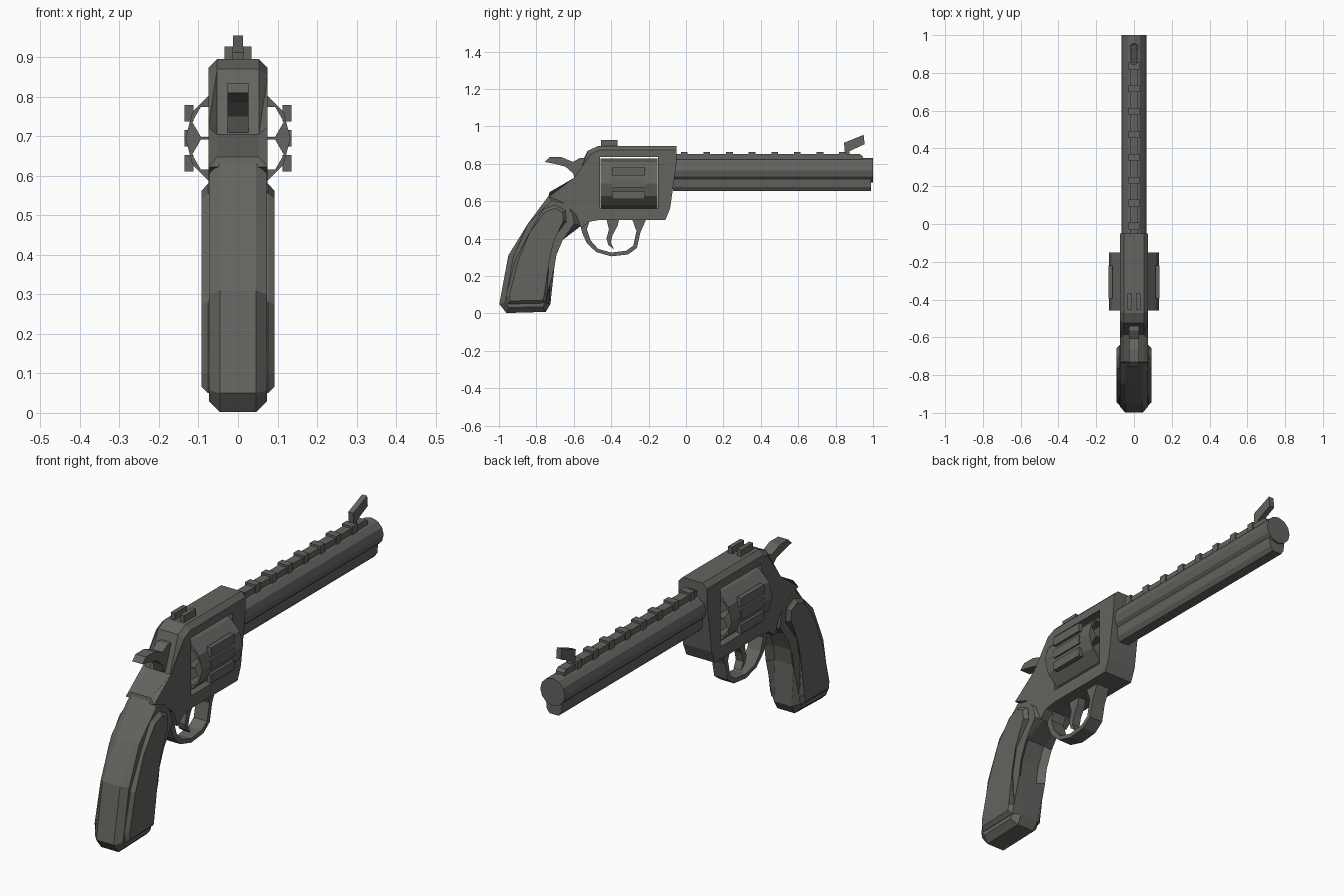
import bpy, bmesh
from math import cos, sin, pi, radians

cube = bpy.data.objects.get("Cube")
if cube:
    bpy.data.objects.remove(cube)

steel = bpy.data.materials.new("dark_grey_steel")
steel.use_nodes = True
COLOUR = (0.125, 0.125, 0.115, 1)
steel.diffuse_color = COLOUR
steel.node_tree.nodes["Principled BSDF"].inputs["Base Color"].default_value = COLOUR


def finish(name, bm):
    bmesh.ops.recalc_face_normals(bm, faces=bm.faces[:])
    mesh = bpy.data.meshes.new(name)
    bm.to_mesh(mesh)
    bm.free()
    mesh.materials.append(steel)
    obj = bpy.data.objects.new(name, mesh)
    bpy.context.collection.objects.link(obj)
    return obj


def add_prism(bm, low, high):
    """Bridge two matching outlines; return the outline edges of both ends."""
    a = [bm.verts.new(p) for p in low]
    b = [bm.verts.new(p) for p in high]
    bm.faces.new(a)
    bm.faces.new(b)
    n = len(a)
    for i in range(n):
        j = (i + 1) % n
        bm.faces.new((a[i], a[j], b[j], b[i]))
    return [[bm.edges.get((r[i], r[(i + 1) % n])) for r in (a, b)] for i in range(n)]


def side_plate(name, pts, x0, x1, chamfer=0, count=None, outer_only=False):
    """Extrude a (y, z) outline across x, chamfering its first `count` edges."""
    bm = bmesh.new()
    pairs = add_prism(bm, [(x0, y, z) for y, z in pts], [(x1, y, z) for y, z in pts])
    if chamfer:
        edges = [e for p in pairs[:count] for e in (p[1:] if outer_only else p)]
        bmesh.ops.bevel(bm, geom=edges, offset=chamfer, segments=1,
                        affect='EDGES', clamp_overlap=True)
    return finish(name, bm)


def box(name, x0, x1, y0, y1, z0, z1):
    return side_plate(name, [(y0, z0), (y1, z0), (y1, z1), (y0, z1)], x0, x1)


def ring(n, r, cx, cz, y):
    return [(cx + r * cos(2 * pi * i / n), y, cz + r * sin(2 * pi * i / n)) for i in range(n)]


def cut(obj, cutter):
    mod = obj.modifiers.new("cut", 'BOOLEAN')
    mod.operation = 'DIFFERENCE'
    mod.solver = 'EXACT'
    mod.object = cutter
    bpy.context.view_layer.update()
    deps = bpy.context.evaluated_depsgraph_get()
    mesh = bpy.data.meshes.new_from_object(obj.evaluated_get(deps))
    obj.modifiers.clear()
    obj.data = mesh
    bpy.data.objects.remove(cutter)


# Frame with chamfered top and back, and a window for the drum
frame = side_plate("frame", [
    (-.05, .895), (-.47, .895), (-.525, .87), (-.585, .705), (-.73, .648),
    (-.735, .622), (-.66, .595), (-.59, .53), (-.56, .455), (-.52, .49),
    (-.46, .5), (-.11, .5), (-.085, .56), (-.05, .81)], -.075, .075, .027, 4)
cut(frame, box("window_cutter", -.2, .2, -.46, -.15, .56, .835))

# Drum with six open chambers
DRUM_Z = .695
bm = bmesh.new()
add_prism(bm, ring(12, .133, 0, DRUM_Z, -.458), ring(12, .133, 0, DRUM_Z, -.152))
drum = finish("drum", bm)
bm = bmesh.new()
for k in range(6):
    a = radians(30 + 60 * k)
    cx, cz = .083 * cos(a), DRUM_Z + .083 * sin(a)
    add_prism(bm, ring(6, .044, cx, cz, -.5), ring(6, .044, cx, cz, -.1))
cut(drum, finish("chamber_cutter", bm))

# Raised strips on both sides of the drum
for side, label in ((1, "left"), (-1, "right")):
    for i in range(-1, 2):
        z = DRUM_Z + i * .063
        box(f"drum_strip_{label}_{i + 2}", side * .113, side * .135,
            -.395, -.22, z - .021, z + .021)

# Barrel, lug below it and sighting rib above it
bm = bmesh.new()
add_prism(bm, ring(12, .065, 0, .765, -.07), ring(12, .065, 0, .765, 1))
finish("barrel", bm)
bm = bmesh.new()
lug = [(-.045, .74), (-.038, .675), (-.024, .655), (.024, .655), (.038, .675), (.045, .74)]
add_prism(bm, [(x, -.07, z) for x, z in lug], [(x, .99, z) for x, z in lug])
finish("barrel_lug", bm)
side_plate("rib", [(-.06, .8), (.945, .8), (.945, .84), (.93, .852), (-.06, .852)], -.022, .022)
for i in range(8):
    y = -.01 + i * .121
    box(f"rib_bar_{i + 1}", -.028, .028, y - .018, y + .018, .82, .862)

# Sights
side_plate("front_sight", [(.85, .85), (.845, .912), (.95, .955), (.955, .905), (.875, .868),
                           (.875, .85)], -.013, .013)
for side, label in ((1, "left"), (-1, "right")):
    box(f"rear_sight_{label}", side * .013, side * .034, -.455, -.365, .88, .927)

# Hammer
side_plate("hammer", [
    (-.755, .81), (-.73, .835), (-.665, .835), (-.605, .81), (-.565, .832), (-.52, .83),
    (-.52, .71), (-.59, .71), (-.605, .75), (-.645, .785), (-.705, .8)], -.027, .027)

# Trigger and guard
side_plate("trigger", [
    (-.43, .52), (-.412, .45), (-.425, .4), (-.415, .365), (-.385, .343),
    (-.402, .38), (-.392, .42), (-.365, .47), (-.355, .52)], -.02, .02)
side_plate("trigger_guard", [
    (-.565, .47), (-.555, .43), (-.53, .375), (-.48, .328), (-.4, .305), (-.31, .315),
    (-.262, .35), (-.245, .43), (-.21, .51), (-.29, .51), (-.265, .44), (-.282, .362),
    (-.32, .335), (-.4, .325), (-.47, .345), (-.51, .39), (-.53, .45), (-.51, .51)],
    -.035, .035)

# Grip core
side_plate("grip", [
    (-.62, .61), (-.73, .635), (-.845, .48), (-.95, .31), (-.998, .05), (-.96, .002),
    (-.75, .008), (-.725, .05), (-.732, .245), (-.72, .32), (-.68, .415), (-.565, .465),
    (-.58, .54)], -.074, .074, .028)

# Grip panels
panel = [(-.955, .05), (-.96, .1), (-.915, .28), (-.835, .435), (-.765, .555), (-.7, .58),
         (-.645, .55), (-.64, .49), (-.725, .38), (-.75, .26), (-.742, .1), (-.75, .055)]
for side, label in ((1, "left"), (-1, "right")):
    side_plate(f"grip_panel_{label}", panel, side * .06, side * .092, .016, None, True)
